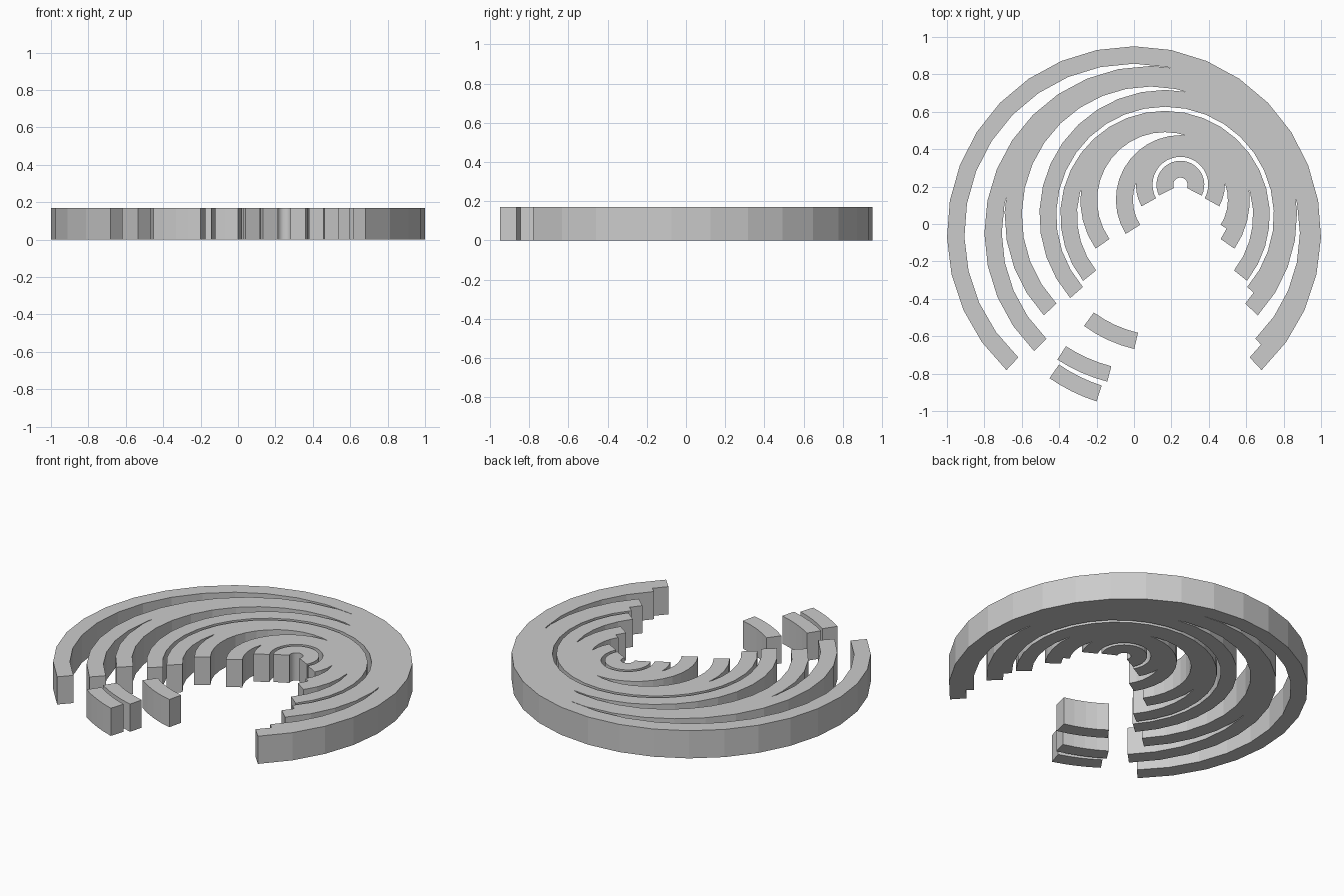
import bpy, bmesh
from math import sin, cos, radians
from mathutils import Vector
from mathutils.geometry import delaunay_2d_cdt

if "Cube" in bpy.data.objects:
    bpy.data.objects.remove(bpy.data.objects["Cube"])

HEIGHT = 0.17


def arc_outline(cx, cy, r_out, r_in, a0, a1, steps):
    """Counter-clockwise outline of an arc band."""
    angs = [radians(a0 + (a1 - a0) * i / steps) for i in range(steps + 1)]
    outer = [Vector((cx + r_out * cos(a), cy + r_out * sin(a))) for a in angs]
    inner = [Vector((cx + r_in * cos(a), cy + r_in * sin(a))) for a in reversed(angs)]
    return outer + inner


def merged_slab(name, outlines):
    """Merge overlapping flat outlines and extrude them to one slab."""
    pts, faces = [], []
    for o in outlines:
        faces.append(list(range(len(pts), len(pts) + len(o))))
        pts += o
    v2, _, tris, _, _, src = delaunay_2d_cdt(pts, [], faces, 0, 1e-5)
    bm = bmesh.new()
    vs = [bm.verts.new((p.x, p.y, 0)) for p in v2]
    for tri, owners in zip(tris, src):
        if owners:
            bm.faces.new([vs[i] for i in tri])
    ext = bmesh.ops.extrude_face_region(bm, geom=bm.faces[:], use_keep_orig=True)
    top = [g for g in ext["geom"] if isinstance(g, bmesh.types.BMVert)]
    bmesh.ops.translate(bm, verts=top, vec=(0, 0, HEIGHT))
    loose = [v for v in bm.verts if not v.link_faces]
    bmesh.ops.delete(bm, geom=loose, context='VERTS')
    bmesh.ops.recalc_face_normals(bm, faces=bm.faces[:])
    me = bpy.data.meshes.new(name)
    bm.to_mesh(me)
    bm.free()
    ob = bpy.data.objects.new(name, me)
    bpy.context.collection.objects.link(ob)
    return ob


# Off-centre bands: centre x, centre y, outer radius, inner radius, half opening angle
outer_bands = [
    (0.0, -0.05, 1.0, 0.907, 43),
    (0.09, -0.045, 0.89, 0.797, 44.5),
    (0.09, 0.045, 0.782, 0.69, 47),
    (0.166, 0.045, 0.672, 0.582, 49),
]
inner_bands = [
    (0.166, 0.045, 0.56, 0.471, 51.5),
    (0.166, 0.128, 0.453, 0.363, 55),
    (0.248, 0.13, 0.345, 0.254, 58),
    (0.248, 0.21, 0.238, 0.149, 61),
]
core_band = [(0.248, 0.21, 0.128, 0.038, 63)]

for name, bands in (("outer_rings", outer_bands), ("inner_rings", inner_bands),
                    ("core_ring", core_band)):
    merged_slab(name, [arc_outline(x, y, ro, ri, -90 + h, 270 - h, 24)
                       for x, y, ro, ri, h in bands])

# Loose curved blocks in the opening
blocks = [
    (0.09, -0.045, 0.949, 0.86, 235.2, 252.2),
    (0.09, 0.045, 0.918, 0.833, 237, 255.3),
    (0.166, 0.045, 0.732, 0.643, 233.7, 257),
]
for i, (x, y, ro, ri, a0, a1) in enumerate(blocks):
    merged_slab(f"loose_block_{i + 1}", [arc_outline(x, y, ro, ri, a0, a1, 4)])
